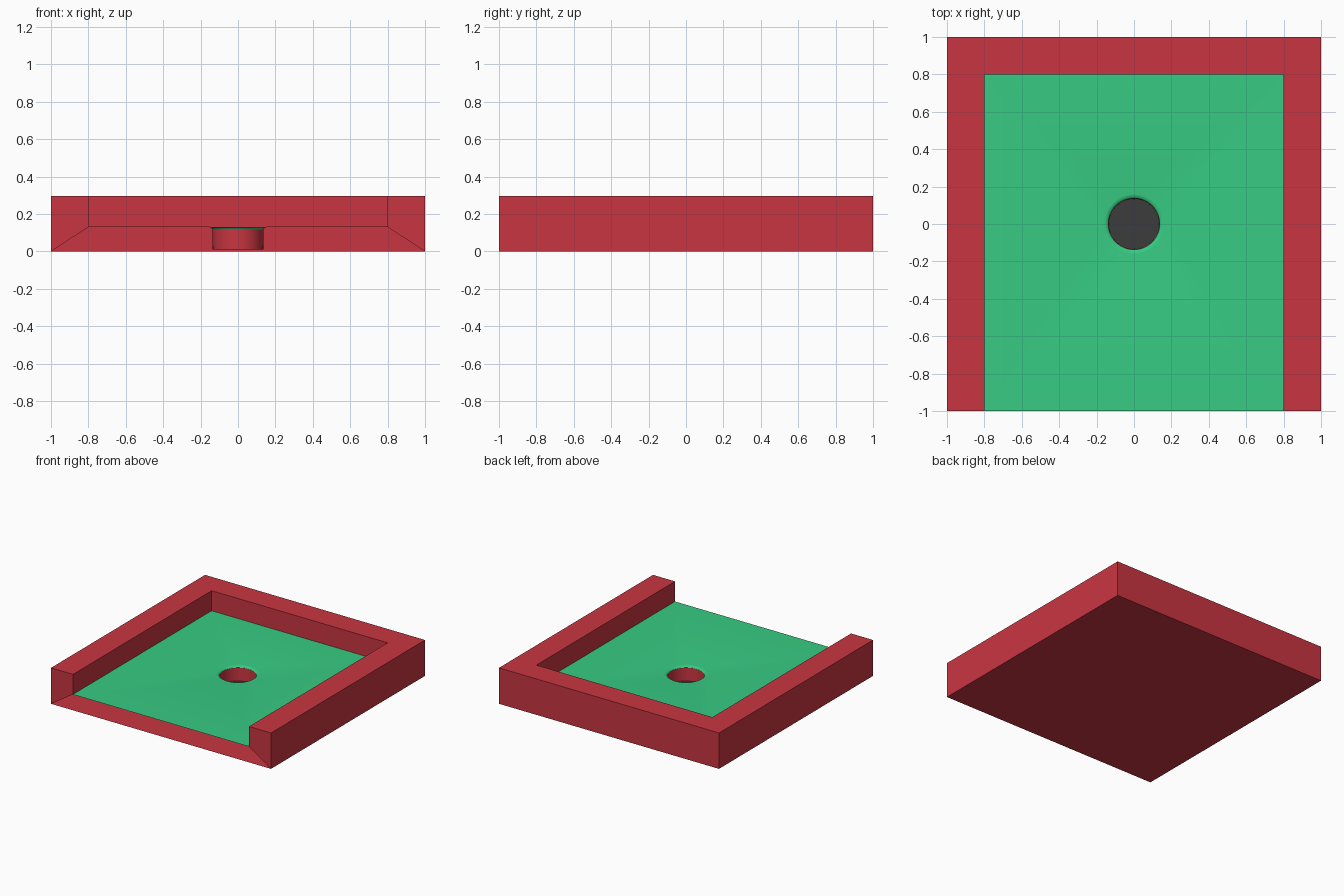
import bpy
import bmesh
from math import cos, sin, tau

cube = bpy.data.objects.get("Cube")
if cube:
    bpy.data.objects.remove(cube, do_unlink=True)

HEIGHT, FLOOR, INNER, SIDES = 0.295, 0.13, 0.8, 48


def make_material(name, color):
    mat = bpy.data.materials.new(name)
    mat.use_nodes = True
    mat.diffuse_color = color
    mat.node_tree.nodes["Principled BSDF"].inputs["Base Color"].default_value = color
    return mat


def finish(name, bm, mat, smooth=False):
    mesh = bpy.data.meshes.new(name)
    bm.to_mesh(mesh)
    bm.free()
    mesh.materials.append(mat)
    for poly in mesh.polygons:
        poly.use_smooth = smooth
    obj = bpy.data.objects.new(name, mesh)
    bpy.context.collection.objects.link(obj)
    return obj


def ring(bm, radius, z):
    return [bm.verts.new((radius * cos(tau * i / SIDES), radius * sin(tau * i / SIDES), z))
            for i in range(SIDES)]


def bridge(bm, outer, inner):
    # Faces point up and towards the hole's axis
    for i in range(SIDES):
        j = (i + 1) % SIDES
        bm.faces.new((outer[i], outer[j], inner[j], inner[i]))


red = make_material("red", (0.584, 0.036, 0.053, 1))
green = make_material("green", (0.038, 0.597, 0.227, 1))
grey = make_material("dark grey", (0.045, 0.045, 0.045, 1))

# Frame: wall section carried round three sides, open below the floor at the front
bm = bmesh.new()
stations = []
for x, y in ((-1, -1), (-1, 1), (1, 1), (1, -1)):
    inner_y = INNER if y > 0 else -1
    stations.append([bm.verts.new(p) for p in (
        (x, y, 0), (x, y, HEIGHT),
        (x * INNER, inner_y, HEIGHT), (x * INNER, inner_y, FLOOR))])
for a, b in zip(stations, stations[1:]):
    for k in range(3):
        bm.faces.new((a[k], a[k + 1], b[k + 1], b[k]))
bm.faces.new(stations[0][::-1])
bm.faces.new(stations[-1])
bm.faces.new([s[0] for s in stations])
finish("tray_frame", bm, red)

# Floor: flat sheet with a softly rounded rim round the hole
bm = bmesh.new()
corners = [bm.verts.new((x, y, FLOOR)) for x, y in
           ((-INNER, -1), (INNER, -1), (INNER, INNER), (-INNER, INNER))]
support = ring(bm, 0.16, FLOOR)
edges = [bm.edges.new((loop[i - 1], loop[i]))
         for loop in (corners, support) for i in range(len(loop))]
bmesh.ops.triangle_fill(bm, edges=edges, use_beauty=True, normal=(0, 0, 1))
lip = ring(bm, 0.143, FLOOR - 0.002)
throat = ring(bm, 0.137, FLOOR - 0.012)
bridge(bm, support, lip)
bridge(bm, lip, throat)
bm.normal_update()
for face in bm.faces:
    if face.normal.z < 0:
        face.normal_flip()
finish("green_floor", bm, green, smooth=True)

# Hole wall
bm = bmesh.new()
bridge(bm, ring(bm, 0.137, FLOOR - 0.012), ring(bm, 0.135, 0.01))
finish("hole_wall", bm, red, smooth=True)

# Hole base
bm = bmesh.new()
bm.faces.new(ring(bm, 0.135, 0.01))
finish("hole_base", bm, grey)
